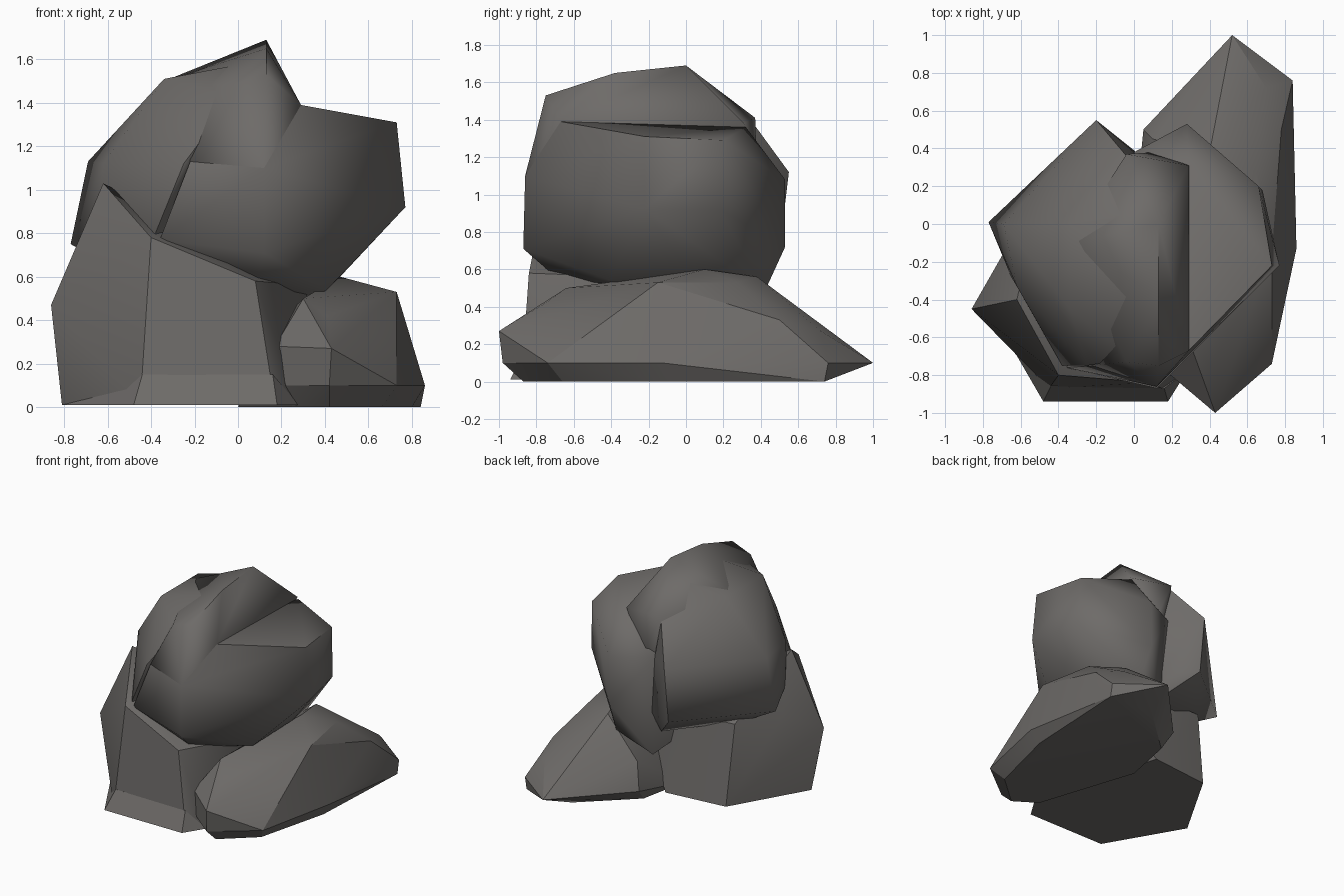
import bpy, bmesh, math

# Dark stone
stone = bpy.data.materials.new("dark_stone")
stone.diffuse_color = (0.155, 0.147, 0.14, 1)


def rock(name, pts, angle=32):
    """Chiselled rock: convex hull around a handful of corner points."""
    bm = bmesh.new()
    for p in pts:
        bm.verts.new(p)
    bmesh.ops.convex_hull(bm, input=bm.verts[:])
    junk = [v for v in bm.verts if not v.link_faces]
    bmesh.ops.delete(bm, geom=junk, context='VERTS')
    bmesh.ops.dissolve_limit(bm, angle_limit=math.radians(4),
                             verts=bm.verts[:], edges=bm.edges[:])
    bmesh.ops.recalc_face_normals(bm, faces=bm.faces[:])
    mesh = bpy.data.meshes.new(name)
    bm.to_mesh(mesh)
    bm.free()
    mesh.materials.append(stone)
    ob = bpy.data.objects.new(name, mesh)
    bpy.context.collection.objects.link(ob)
    bpy.ops.object.select_all(action='DESELECT')
    ob.select_set(True)
    bpy.context.view_layer.objects.active = ob
    bpy.ops.object.shade_smooth_by_angle(angle=math.radians(angle))
    return ob


def ring(z, *xy):
    return [(x, y, z) for x, y in xy]


# Tall base rock on the left, with a flared foot along its front
rock("left_base_rock",
     ring(0.01, (0.17, -0.88), (-0.45, -0.87), (-0.81, -0.37), (-0.48, 0.2),
          (0.0, 0.25), (0.28, -0.78))
     + [(-0.86, -0.45, 0.47), (-0.62, -0.40, 1.03), (-0.40, -0.80, 0.78),
        (0.08, -0.84, 0.58), (-0.5, 0.12, 0.62), (-0.70, -0.17, 0.62),
        (0.32, -0.35, 0.56), (0.32, 0.1, 0.5), (0.0, 0.15, 0.6)], 35)
rock("left_rock_foot",
     ring(0.01, (0.18, -0.94), (-0.48, -0.94), (-0.81, -0.37), (0.28, -0.78))
     + ring(0.15, (0.16, -0.87), (-0.44, -0.86)), 25)

# Long low rock on the right
rock("right_base_rock",
     ring(0.0, (0.42, -0.87), (0.25, -0.76), (0.0, 0.0), (0.08, 0.4),
          (0.45, 0.74), (0.84, 0.74), (0.80, -0.1), (0.66, -0.66))
     + ring(0.10, (0.42, -0.98), (0.73, -0.74), (0.86, -0.13), (0.52, 1.0),
            (0.84, 0.76), (0.22, -0.82), (0.05, 0.5))
     + [(0.43, -1.0, 0.27), (0.17, -0.78, 0.28), (0.30, -0.64, 0.5),
        (0.41, -0.75, 0.42), (0.64, -0.5, 0.36), (0.73, -0.15, 0.53),
        (0.65, 0.27, 0.53), (0.78, 0.5, 0.33), (0.70, 0.72, 0.27),
        (0.40, 0.38, 0.56), (0.47, 0.1, 0.6), (0.1, 0.45, 0.3)], 25)

# Upper boulder: broad front and right wedge
rock("boulder_right",
     [(0.29, -0.67, 1.39), (0.73, -0.22, 1.31), (0.77, -0.22, 0.92),
      (0.66, 0.2, 1.29), (0.68, 0.18, 0.92), (0.28, 0.53, 1.08),
      (0.28, 0.53, 0.72), (0.29, 0.32, 1.36), (0.12, -0.86, 1.1),
      (0.12, -0.87, 0.71), (0.09, -0.72, 0.58), (0.25, -0.5, 0.53),
      (0.41, -0.4, 0.54), (0.47, 0.0, 0.6), (0.3, 0.42, 0.48),
      (0.05, 0.33, 0.32), (0.0, 0.38, 1.1), (-0.36, -0.76, 0.77),
      (-0.22, -0.75, 1.13), (-0.07, -0.73, 1.38)], 55)

# Upper boulder: ridge on top
rock("boulder_ridge",
     [(-0.22, -0.75, 1.13), (-0.04, -0.73, 1.48), (0.13, -0.75, 1.53),
      (0.29, -0.67, 1.39), (0.12, -0.86, 1.1), (0.13, -0.38, 1.65),
      (0.13, 0.0, 1.69), (0.29, 0.31, 1.38), (-0.04, 0.37, 1.41),
      (0.1, 0.38, 1.1), (0.0, 0.3, 0.8), (-0.34, -0.1, 1.50)], 60)

# Upper boulder: left lobe
rock("boulder_left",
     [(-0.77, 0.01, 0.75), (-0.69, 0.0, 1.13), (-0.65, -0.28, 0.8),
      (-0.62, -0.33, 1.12), (-0.38, -0.75, 0.8), (-0.25, -0.75, 1.12),
      (-0.34, -0.45, 1.51), (-0.34, 0.0, 1.51), (-0.04, -0.38, 1.57),
      (-0.04, 0.05, 1.57), (0.13, -0.35, 1.6), (0.13, 0.05, 1.6),
      (-0.02, -0.71, 1.43), (-0.2, 0.55, 1.12), (-0.2, 0.5, 0.7),
      (-0.1, 0.46, 1.13), (0.0, 0.38, 1.1), (0.05, 0.35, 0.65),
      (-0.5, 0.0, 0.6), (0.0, 0.3, 0.5), (-0.04, 0.36, 1.38)], 50)
